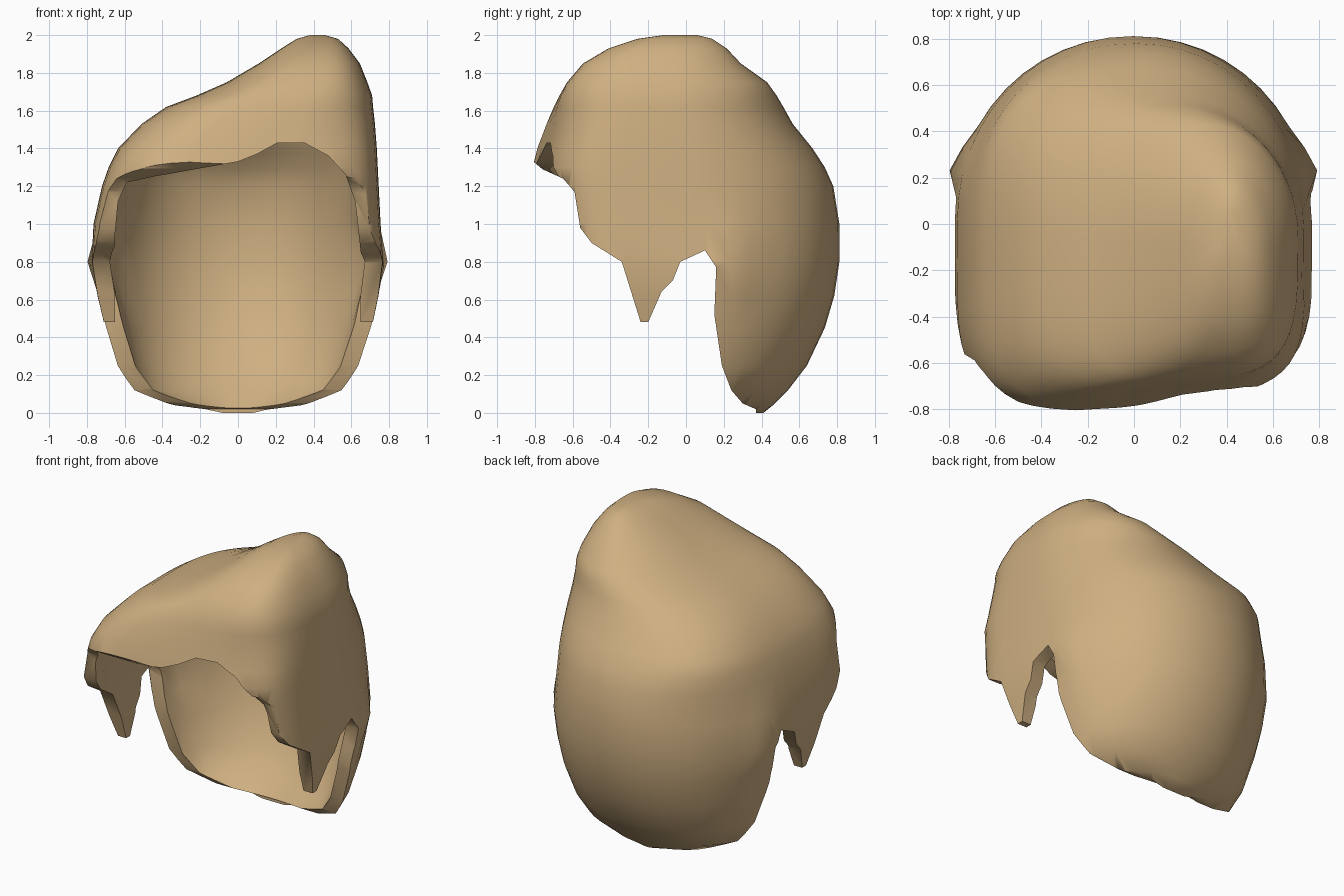
import bpy, bmesh, math

if "Cube" in bpy.data.objects:
    bpy.data.objects.remove(bpy.data.objects["Cube"])

# Horizontal sections: z, x left, x right, y front, y back
SECTIONS = [
    (0.0, -.16, .16, -.40, .41), (.04, -.42, .42, -.45, .46), (.12, -.58, .58, -.5, .54),
    (.25, -.65, .65, -.55, .64), (.45, -.705, .71, -.6, .735), (.62, -.745, .745, -.65, .785),
    (.8, -.775, .77, -.7, .812), (1.0, -.765, .755, -.75, .812), (1.2, -.72, .745, -.79, .78),
    (1.3, -.685, .74, -.815, .735), (1.4, -.635, .735, -.79, .67), (1.53, -.51, .725, -.745, .565),
    (1.62, -.38, .715, -.71, .515), (1.68, -.22, .71, -.68, .48), (1.75, -.06, .685, -.63, .43),
    (1.85, .11, .645, -.545, .29), (1.93, .23, .585, -.41, .215), (1.98, .31, .53, -.26, .14),
    (2.0, .38, .46, -.12, .06)]
SEGS = 48


def spow(v, p):
    return math.copysign(abs(v) ** p, v)


def bell(v, mid, width):
    return math.exp(-((v - mid) / width) ** 2)


def add_mesh(name, bm):
    bmesh.ops.recalc_face_normals(bm, faces=bm.faces[:])
    me = bpy.data.meshes.new(name)
    bm.to_mesh(me)
    bm.free()
    ob = bpy.data.objects.new(name, me)
    bpy.context.collection.objects.link(ob)
    return ob


def ring(bm, z, xl, xr, yf, yb, zz):
    """Boxy at the front, round at the back, with a small flare by the ears."""
    cx, a = (xl + xr) / 2, (xr - xl) / 2
    cy = min(max(0.1 * (1 - z), -.1), .1)
    front = 2.9 + 2.6 * min(1, max(0, (1.9 - z) / .9))
    skew = .12 * min(1, max(0, (1.75 - z) / .3))
    verts = []
    for i in range(SEGS):
        t = 2 * math.pi * i / SEGS
        c, s = math.cos(t), math.sin(t)
        back = 2.05 + (.85 * bell(z, 1.42, .17) if c < 0 else 0)
        p = 2 / back if s > 0 else 2 / front
        x = cx + a * spow(c, p)
        y = cy + (yb - cy if s > 0 else cy - yf) * spow(s, p)
        if s < 0:
            y += skew * max(0, x + .16) * abs(s)
        if abs(c) > .3:
            x += math.copysign(.055 * bell(y, .26, .08) * bell(z, .78, .13), c)
        verts.append(bm.verts.new((x, y, zz)))
    return verts


def loft(name, inset):
    bm = bmesh.new()
    rings = []
    for z, xl, xr, yf, yb in SECTIONS:
        if inset and xr - xl < .4 and z > 1:
            continue
        zz = z
        if inset:
            zz -= inset * max(0, z - 1.2) / .7
            if z == 0:
                zz = -.03
        rings.append(ring(bm, z, xl + inset, xr - inset, yf + inset, yb - inset, zz))
    for r0, r1 in zip(rings, rings[1:]):
        for i in range(SEGS):
            j = (i + 1) % SEGS
            bm.faces.new((r0[i], r0[j], r1[j], r1[i]))
    bm.faces.new(rings[0])
    bm.faces.new(rings[-1])
    return add_mesh(name, bm)


def prism(name, points, offset):
    bm = bmesh.new()
    f = bm.faces.new([bm.verts.new(p) for p in points])
    ext = bmesh.ops.extrude_face_region(bm, geom=[f])
    vs = [g for g in ext["geom"] if isinstance(g, bmesh.types.BMVert)]
    bmesh.ops.translate(bm, verts=vs, vec=offset)
    return add_mesh(name, bm)


# Outer hair volume and hollow interior
hair = loft("hair_shell", 0)
cavity = loft("cavity_cutter", .09)

# Side outline: fringe, pointed sideburn, ear notch and nape edge
SIDE = [(-2, 1.34), (-.82, 1.34), (-.76, 1.29), (-.65, 1.24), (-.59, 1.17), (-.56, .98),
        (-.5, .9), (-.34, .8), (-.24, .48), (-.2, .48), (-.13, .64), (-.07, .7),
        (-.03, .8), (.1, .86), (.16, .77), (.15, .52), (.19, .25), (.24, .12),
        (.3, .05), (.37, .02), (.39, -1), (-2, -1)]
side = prism("side_cutter", [(-2, y, z) for y, z in SIDE], (4, 0, 0))

# Face opening beneath the slanted fringe
FACE = [(-.64, -.5), (-.655, .9), (-.635, 1.12), (-.59, 1.22), (-.45, 1.25), (-.2, 1.295),
        (0, 1.33), (.1, 1.37), (.21, 1.43), (.35, 1.43), (.48, 1.36), (.57, 1.26),
        (.62, 1.12), (.65, .85), (.64, -.5)]
face = prism("face_cutter", [(x, -2, z) for x, z in FACE], (0, 1.9, 0))

bpy.context.view_layer.objects.active = hair
hair.select_set(True)
for cutter in (cavity, side, face):
    m = hair.modifiers.new("cut", 'BOOLEAN')
    m.operation = 'DIFFERENCE'
    m.solver = 'EXACT'
    m.object = cutter
    bpy.ops.object.modifier_apply(modifier=m.name)
for cutter in (cavity, side, face):
    bpy.data.objects.remove(cutter)

# Soft surface with crisp rim, tan colour
bpy.ops.object.shade_smooth_by_angle(angle=math.radians(50))
mat = bpy.data.materials.new("tan_hair")
mat.diffuse_color = (.62, .43, .22, 1)
mat.use_nodes = True
mat.node_tree.nodes["Principled BSDF"].inputs["Base Color"].default_value = mat.diffuse_color
hair.data.materials.clear()
hair.data.materials.append(mat)
